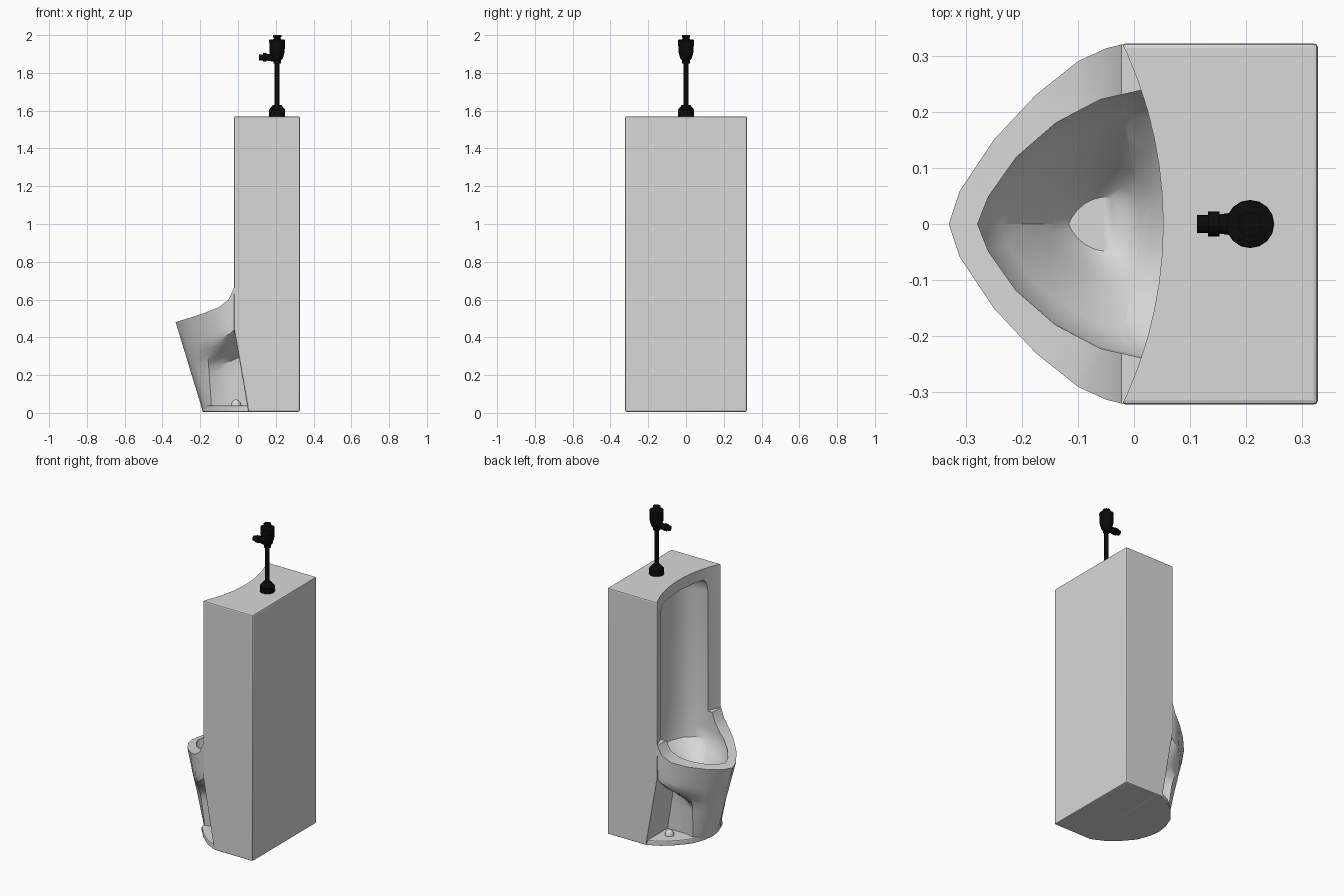
import bpy, bmesh, math
from mathutils import Matrix, Vector

if "Cube" in bpy.data.objects:
    bpy.data.objects.remove(bpy.data.objects["Cube"])


def material(name, rgb):
    m = bpy.data.materials.new(name)
    m.use_nodes = True
    m.diffuse_color = (*rgb, 1)
    m.node_tree.nodes["Principled BSDF"].inputs["Base Color"].default_value = (*rgb, 1)
    return m


porcelain = material("pale grey porcelain", (0.69, 0.69, 0.69))
black = material("black metal", (0.003, 0.003, 0.003))


def finish(bm, name, mat, angle=35):
    bmesh.ops.remove_doubles(bm, verts=bm.verts, dist=0.0001)
    bmesh.ops.recalc_face_normals(bm, faces=bm.faces)
    me = bpy.data.meshes.new(name)
    bm.to_mesh(me)
    bm.free()
    ob = bpy.data.objects.new(name, me)
    bpy.context.collection.objects.link(ob)
    me.materials.append(mat)
    smooth(ob, angle)
    return ob


def activate(ob):
    bpy.ops.object.select_all(action='DESELECT')
    ob.select_set(True)
    bpy.context.view_layer.objects.active = ob


def smooth(ob, angle=35):
    activate(ob)
    bpy.ops.object.shade_smooth_by_angle(angle=math.radians(angle))


def loft(name, rows, mat):
    """Closed solid from rows of half outlines (y >= 0), mirrored across y."""
    bm = bmesh.new()
    left = [[bm.verts.new(p) for p in row] for row in rows]
    right = [[bm.verts.new((x, -y, z)) for x, y, z in row] for row in rows]
    n = len(rows[0])
    for a, b in zip(range(len(rows)), range(1, len(rows))):
        for side in (left, right):
            for i in range(n - 1):
                bm.faces.new((side[a][i], side[a][i + 1], side[b][i + 1], side[b][i]))
        for i in (0, n - 1):
            bm.faces.new((left[a][i], right[a][i], right[b][i], left[b][i]))
    for k in (0, -1):
        for i in range(n - 1):
            bm.faces.new((left[k][i], left[k][i + 1], right[k][i + 1], right[k][i]))
    bmesh.ops.remove_doubles(bm, verts=bm.verts, dist=0.0001)
    bmesh.ops.dissolve_degenerate(bm, edges=bm.edges, dist=0.0001)
    return finish(bm, name, mat)


def prism(name, points, axis, lo, hi, mat):
    """Extrude a closed profile along y or z."""
    bm = bmesh.new()
    place = (lambda p, h: (p[0], h, p[1])) if axis == 'y' else (lambda p, h: (p[0], p[1], h))
    face = bm.faces.new([bm.verts.new(place(p, lo)) for p in points])
    top = bmesh.ops.extrude_face_region(bm, geom=[face])["geom"]
    move = Vector(place((0, 0), hi - lo))
    bmesh.ops.translate(bm, verts=[v for v in top if isinstance(v, bmesh.types.BMVert)], vec=move)
    return finish(bm, name, mat)


def bevel(ob, width):
    activate(ob)
    m = ob.modifiers.new("bevel", 'BEVEL')
    m.width, m.segments, m.limit_method = width, 2, 'ANGLE'
    bpy.ops.object.modifier_apply(modifier=m.name)


def cut(ob, cutter):
    activate(ob)
    m = ob.modifiers.new("cut", 'BOOLEAN')
    m.operation, m.solver, m.object = 'DIFFERENCE', 'EXACT', cutter
    bpy.ops.object.modifier_apply(modifier=m.name)
    smooth(ob)


def lathe(name, profile, matrix, mat, sides=16):
    bm = bmesh.new()
    verts = [bm.verts.new((r, 0, h)) for r, h in profile]
    edges = [bm.edges.new(pair) for pair in zip(verts, verts[1:])]
    bmesh.ops.spin(bm, geom=verts + edges, axis=(0, 0, 1), cent=(0, 0, 0),
                   angle=math.tau, steps=sides)
    bmesh.ops.transform(bm, matrix=matrix, verts=bm.verts)
    return finish(bm, name, mat)


# Tall body, with its lower front leaning back above the foot
body = prism("body", [(0.328, 0.006), (0.328, 1.57), (-0.022, 1.57), (-0.022, 0.45), (0.055, 0.006)],
             'y', -0.322, 0.322, porcelain)
bevel(body, 0.008)

# Basin: the rim outline drops to a narrow pedestal, with an arched cove under each side
rim = [(-0.33, 0, 0.48), (-0.31, 0.06, 0.487), (-0.25, 0.15, 0.505), (-0.175, 0.23, 0.53),
       (-0.1, 0.29, 0.56), (-0.05, 0.313, 0.6), (-0.022, 0.32, 0.66), (0.04, 0.31, 0.66)]
# Foot x, y and how strongly the cove shapes that point
foot = [(-0.19, 0, 0), (-0.185, 0.05, 0), (-0.17, 0.1, 0.1), (-0.14, 0.13, 0.45),
        (-0.09, 0.115, 0.95), (-0.03, 0.115, 1), (0.05, 0.115, 1), (0.1, 0.115, 1)]
rows = []
for k in range(17):
    t = k / 16
    u = min(max((t - 0.41) / 0.3, 0), 1)
    arch = 0.94 * u * u * (3 - 2 * u) + 0.06 * t
    rows.append([(fx + (rx - fx) * t, fy + (ry - fy) * (t + (arch - t) * cove), 0.02 + (rz - 0.02) * t)
                 for (rx, ry, rz), (fx, fy, cove) in zip(rim, foot)])
basin = loft("basin", rows, porcelain)

# Hollow: sloping bowl floor rising into the tall recess (height, scale, shift in x)
hollow = [(-0.28, 0), (-0.26, 0.05), (-0.21, 0.12), (-0.14, 0.18), (-0.06, 0.222), (0.02, 0.24),
          (0.1, 0.225), (0.15, 0.18), (0.185, 0.1), (0.195, 0)]
levels = [(0.26, 0.2, -0.06), (0.28, 0.3, -0.05), (0.32, 0.42, -0.045), (0.375, 0.58, -0.035),
          (0.43, 0.8, -0.015), (0.48, 0.98, -0.004), (0.55, 1.0, 0), (0.7, 1.0, 0),
          (1.42, 1.0, 0), (1.47, 0.96, 0), (1.5, 0.87, 0)]
cavity = loft("cavity_cutter", [[(x * s + d, y * s, z) for x, y in hollow] for z, s, d in levels], porcelain)

# Concave sweep across the upper front
sweep = [(-0.695 + 0.747 * math.cos(a), 0.747 * math.sin(a))
         for a in (math.radians(-36 + 4 * i) for i in range(19))]
arc = prism("front_arc_cutter", sweep + [(-0.3, 0.5), (-0.3, -0.5)], 'z', 0.655, 1.7, porcelain)
cut(body, arc)
for part in (body, basin):
    cut(part, cavity)
for helper in (arc, cavity):
    bpy.data.objects.remove(helper)

# Rounded foot plate
half = [(-0.19, 0), (-0.18, 0.07), (-0.15, 0.15), (-0.09, 0.22), (-0.02, 0.28), (0.05, 0.315), (0.1, 0.316)]
plate = prism("foot_plate", half + [(x, -y) for x, y in reversed(half[1:])], 'z', 0.005, 0.038, porcelain)
bevel(plate, 0.006)
smooth(plate)

# Bolt caps
for side, y in (("left", 0.18), ("right", -0.18)):
    dome = [(0.028 * math.cos(a), 0.035 * math.sin(a)) for a in (math.pi / 2 * i / 6 for i in range(7))]
    lathe("bolt_cap_" + side, dome, Matrix.Translation((-0.01, y, 0.036)), porcelain)

# Flush pipe and valve
pipe = Matrix.Translation((0.207, 0, 0))
lathe("pipe_flange", [(0, 1.565), (0.043, 1.565), (0.043, 1.605), (0.022, 1.63), (0, 1.63)], pipe, black)
lathe("flush_pipe", [(0.013, 1.6), (0.013, 1.88)], pipe, black)
lathe("valve_body", [(0, 1.85), (0.02, 1.85), (0.02, 1.865), (0.03, 1.875), (0.04, 1.91), (0.042, 1.975),
                     (0.022, 1.978), (0.016, 1.985), (0.022, 1.99), (0.022, 2.0), (0, 2.0)], pipe, black)
outlet = Matrix.Translation((0.207, 0, 1.882)) @ Matrix.Rotation(-math.pi / 2, 4, 'Y')
lathe("valve_outlet", [(0.025, 0), (0.017, 0.055), (0.022, 0.055), (0.022, 0.075),
                       (0.016, 0.075), (0.016, 0.095), (0, 0.095)], outlet, black)
